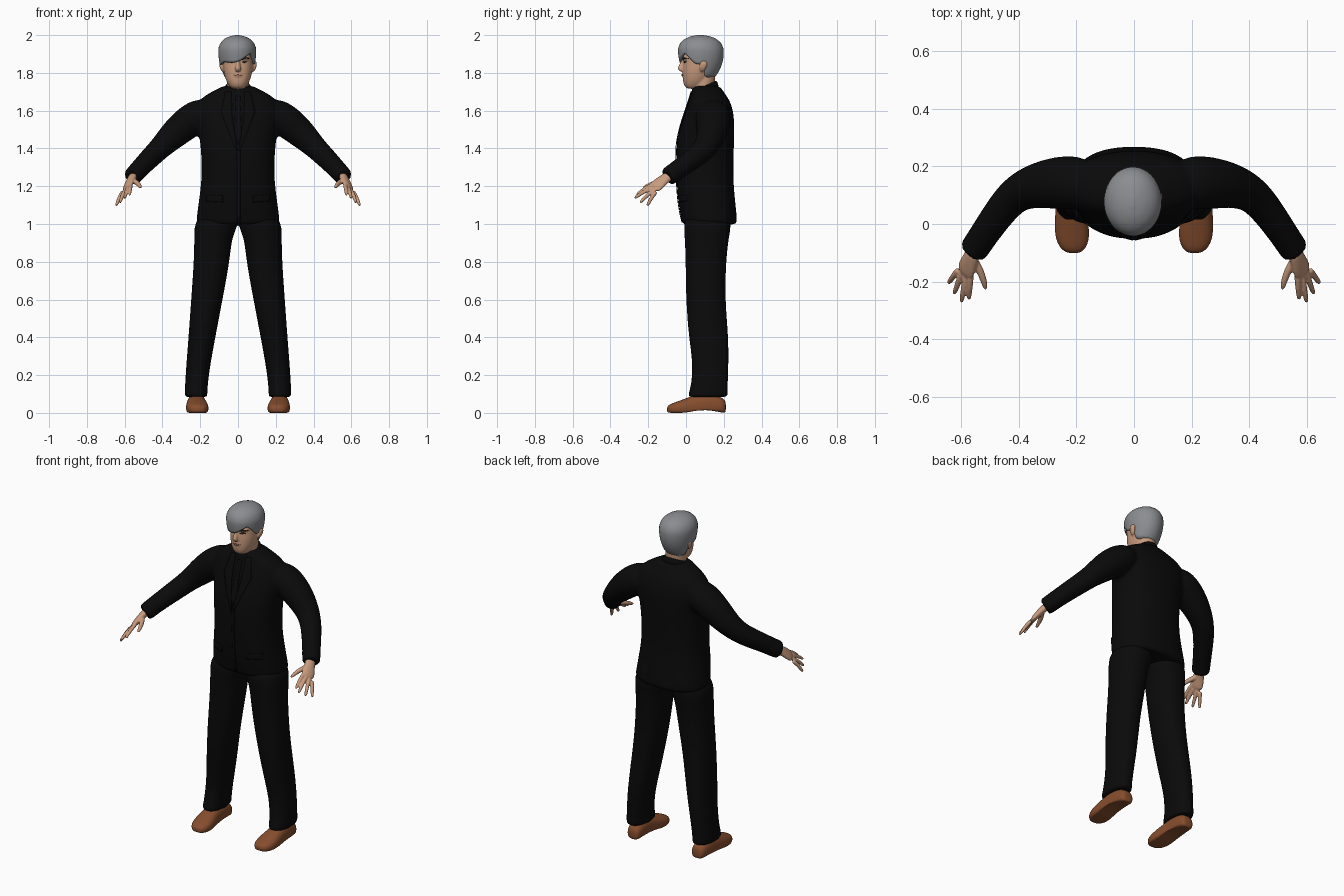
import bpy, bmesh, math
from mathutils import Vector

if "Cube" in bpy.data.objects:
    bpy.data.objects.remove(bpy.data.objects["Cube"])

X, Y, Z = Vector((1, 0, 0)), Vector((0, 1, 0)), Vector((0, 0, 1))


def material(name, *rgb):
    m = bpy.data.materials.new(name)
    m.use_nodes = True
    m.diffuse_color = (*rgb, 1)
    m.node_tree.nodes["Principled BSDF"].inputs["Base Color"].default_value = (*rgb, 1)
    return m


black = material("black cloth", .003, .003, .003)
skin = material("skin", .58, .33, .21)
grey = material("grey hair", .26, .265, .28)
leather = material("brown leather", .24, .075, .027)
dark = material("dark brow", .03, .02, .015)
lip = material("lip", .36, .15, .1)


def tube(bm, points, ref=X, flat=None, n=20, power=2):
    """Loft rings (x, y, z, ra, rb) along a path; flat fixes the ring normal."""
    rings = []
    centres = [Vector(p[:3]) for p in points]
    for i, p in enumerate(points):
        t = flat or centres[min(i + 1, len(points) - 1)] - centres[max(i - 1, 0)]
        t = t.normalized()
        u = (ref - t * ref.dot(t)).normalized()
        v = t.cross(u)
        ring = []
        for k in range(n):
            c, s = math.cos(math.tau * k / n), math.sin(math.tau * k / n)
            c = math.copysign(abs(c) ** (2 / power), c)
            s = math.copysign(abs(s) ** (2 / power), s)
            ring.append(bm.verts.new(centres[i] + u * p[3] * c + v * p[4] * s))
        rings.append(ring)
    for a, b in zip(rings, rings[1:]):
        for k in range(n):
            bm.faces.new((a[k], a[(k + 1) % n], b[(k + 1) % n], b[k]))
    bm.faces.new(rings[0][::-1])
    bm.faces.new(rings[-1])


def upright(bm, rows, **kw):
    """Loft level sections given as (z, front y, back y, half width)."""
    tube(bm, [(0, (f + b) / 2, z, w, (b - f) / 2) for z, f, b, w in rows], flat=Z, **kw)


def mirrored(points, side):
    return [(p[0] * side, *p[1:]) for p in points]


def finish(name, bm, mat, subdiv=0, voxel=0, smooth=0):
    bmesh.ops.recalc_face_normals(bm, faces=bm.faces)
    me = bpy.data.meshes.new(name)
    bm.to_mesh(me)
    bm.free()
    for f in me.polygons:
        f.use_smooth = True
    me.materials.append(mat)
    ob = bpy.data.objects.new(name, me)
    bpy.context.collection.objects.link(ob)
    if subdiv:
        ob.modifiers.new("round", "SUBSURF").levels = subdiv
        ob.modifiers["round"].render_levels = subdiv
    if voxel:
        r = ob.modifiers.new("merge", "REMESH")
        r.mode, r.voxel_size, r.use_smooth_shade = "VOXEL", voxel, True
    if smooth:
        s = ob.modifiers.new("soften", "SMOOTH")
        s.factor, s.iterations = .5, smooth
    return ob


def plate(name, left, right, target, mat, lift=.003, steps=10):
    """Thin strip between two (x, z) lines, laid onto the front of target."""
    bm = bmesh.new()

    def along(line, t):
        i = min(int(t * (len(line) - 1)), len(line) - 2)
        return Vector(line[i]).lerp(Vector(line[i + 1]), t * (len(line) - 1) - i)

    rows = []
    for i in range(steps + 1):
        a, b = along(left, i / steps), along(right, i / steps)
        pts = [a.lerp(b, j / 4) for j in range(5)]
        rows.append([bm.verts.new((p.x, -.3, p.y)) for p in pts])
    for a, b in zip(rows, rows[1:]):
        for j in range(4):
            bm.faces.new((a[j], a[j + 1], b[j + 1], b[j]))
    ob = finish(name, bm, mat)
    w = ob.modifiers.new("lay", "SHRINKWRAP")
    w.target, w.wrap_method, w.wrap_mode = target, "PROJECT", "ABOVE_SURFACE"
    w.use_project_y, w.offset = True, lift
    s = ob.modifiers.new("thick", "SOLIDIFY")
    s.thickness, s.offset = .004, 0
    return ob


# Jacket: body and both sleeves merged
bm = bmesh.new()
upright(bm, [(.995, -.02, .262, .215), (1.005, -.022, .27, .224), (1.03, -.027, .272, .222),
             (1.12, -.045, .262, .21), (1.25, -.052, .25, .192), (1.4, -.056, .255, .198),
             (1.5, -.036, .258, .212), (1.58, -.01, .255, .228), (1.64, .01, .24, .222),
             (1.68, .025, .215, .18), (1.715, .03, .19, .11), (1.735, .04, .175, .075)], power=2.4)
sleeve = [(.14, .14, 1.59, .08, .08), (.22, .145, 1.575, .1, .092), (.32, .14, 1.495, .084, .084),
          (.4, .115, 1.415, .067, .062), (.45, .065, 1.365, .06, .058),
          (.51, -.02, 1.305, .053, .052), (.55, -.08, 1.26, .052, .05),
          (.56, -.095, 1.25, .052, .05), (.562, -.098, 1.248, .046, .044)]
for s in (-1, 1):
    tube(bm, mirrored(sleeve, s), ref=Y)
jacket = finish("jacket", bm, black, 2, .011, 4)

# Trousers
bm = bmesh.new()
leg = [(.105, .115, 1.06, .1, .12), (.118, .113, .98, .118, .127), (.132, .11, .93, .1, .118),
       (.139, .105, .8, .096, .108), (.165, .103, .6, .084, .105), (.191, .12, .4, .072, .107),
       (.211, .132, .25, .064, .095), (.222, .122, .13, .06, .099),
       (.222, .115, .09, .061, .109), (.222, .115, .083, .059, .107)]
for s in (-1, 1):
    tube(bm, mirrored(leg, s), flat=Z, power=2.2)
finish("trousers", bm, black, 2, .011, 3)

# Shoes
shoe = [(.216, .212, .03, .03, .03), (.217, .195, .035, .043, .045), (.22, .13, .04, .049, .068),
        (.22, .06, .035, .052, .064), (.217, 0, .028, .06, .05), (.214, -.05, .023, .06, .036),
        (.212, -.085, .02, .045, .027), (.21, -.102, .018, .022, .014)]
for side, s in (("right", -1), ("left", 1)):
    bm = bmesh.new()
    tube(bm, mirrored(shoe, s), flat=-Y, power=2.4)
    for v in bm.verts:
        v.co.z = max(v.co.z, 0)
    # Low arch between heel and ball of the foot
    for v in bm.verts:
        if v.co.z < .004 and .05 < v.co.y < .14:
            v.co.z = .015
    finish(side + "_shoe", bm, leather, 2)

# Hands: palm, fingers and thumb merged
palm = [(.548, -.078, 1.262, .03, .024), (.565, -.115, 1.238, .031, .021),
        (.578, -.145, 1.212, .04, .018), (.591, -.178, 1.184, .042, .014)]
knuckles = Vector((.568, -.182, 1.204)), Vector((.613, -.163, 1.164))
tips = [(.574, -.262, 1.152), (.6, -.272, 1.136), (.625, -.243, 1.112), (.645, -.205, 1.096)]
thumb = [(.562, -.115, 1.235, .017, .016), (.535, -.16, 1.219, .014, .014),
         (.521, -.2, 1.205, .012, .012), (.515, -.23, 1.19, .007, .007)]
for side, s in (("right", -1), ("left", 1)):
    bm = bmesh.new()
    across = Vector((.05 * s, .03, -.05))
    tube(bm, mirrored(palm, s), ref=across, n=14)
    tube(bm, mirrored(thumb, s), ref=Z, n=10)
    for i, tip in enumerate(tips):
        base, tip = knuckles[0].lerp(knuckles[1], i / 3), Vector(tip)
        path = []
        for t, r in ((-.12, .011), (.1, .012), (.5, .011), (.9, .009), (1, .006)):
            p = base.lerp(tip, t) + Z * .008 * math.sin(math.pi * max(t, 0))
            path.append((*p, r, r))
        tube(bm, mirrored(path, s), ref=across, n=10)
    finish(side + "_hand", bm, skin, 1, .004, 2)

# Head with neck, nose, brow, lips and ears merged
bm = bmesh.new()
upright(bm, [(1.715, .01, .07, .03), (1.725, -.006, .09, .043), (1.75, -.017, .12, .06),
             (1.79, -.018, .14, .074), (1.83, -.018, .16, .08), (1.86, -.013, .18, .083),
             (1.9, -.02, .185, .084), (1.95, 0, .17, .07), (1.98, .03, .14, .04)], power=2.2)
upright(bm, [(1.65, .03, .14, .06), (1.7, .035, .145, .058), (1.76, .04, .155, .06),
             (1.82, .04, .16, .06)])
tube(bm, [(0, -.008, 1.88, .007, .008), (0, -.018, 1.855, .009, .012),
          (0, -.027, 1.83, .014, .018), (0, -.026, 1.815, .018, .017),
          (0, -.018, 1.805, .01, .01)], flat=Z, n=12)
tube(bm, [(0, -.012, 1.8, .015, .006), (0, -.014, 1.79, .024, .011),
          (0, -.012, 1.776, .018, .008)], flat=Z, n=12)
for s in (-1, 1):
    tube(bm, [(.012 * s, -.012, 1.876, .007, .007), (.035 * s, -.01, 1.88, .009, .008),
              (.06 * s, .006, 1.876, .007, .007)], ref=Z, n=10)
    tube(bm, mirrored([(.078, .085, 1.805, .006, .009), (.086, .088, 1.82, .009, .017),
                       (.091, .093, 1.845, .01, .024), (.089, .095, 1.865, .008, .015)], s),
         flat=Z, n=12)
head = finish("head", bm, skin, 2, .005, 3)

# Eyes, brows and mouth
for side, s in (("right", -1), ("left", 1)):
    plate(side + "_brow", [(.015 * s, 1.874), (.04 * s, 1.884), (.062 * s, 1.878)],
          [(.015 * s, 1.867), (.04 * s, 1.876), (.062 * s, 1.875)], head, dark, .001)
    plate(side + "_eye", [(.02 * s, 1.857), (.034 * s, 1.864), (.049 * s, 1.859)],
          [(.02 * s, 1.855), (.034 * s, 1.853), (.049 * s, 1.857)], head, dark, .001)
plate("mouth", [(-.026, 1.789), (0, 1.793), (.026, 1.789)],
      [(-.026, 1.787), (0, 1.783), (.026, 1.787)], head, lip, .001)

# Hair: a shell hanging from the crown to a swept hairline
hairline = [(-270, 1.765), (-207, 1.77), (-192, 1.84), (-165, 1.84), (-140, 1.855), (-100, 1.852),
            (-80, 1.862), (-62, 1.885), (-45, 1.905), (-30, 1.875), (-15, 1.842), (5, 1.845),
            (20, 1.775), (90, 1.765)]
shape = [(1.765, -.01, .143, .07), (1.8, -.02, .172, .083), (1.85, -.033, .193, .094),
         (1.89, -.041, .2, .1), (1.93, -.043, .199, .101), (1.96, -.03, .185, .089),
         (1.98, -.008, .163, .069), (1.994, .025, .13, .04), (2, .06, .09, .008)]


def sample(table, key):
    for a, b in zip(table, table[1:]):
        if key <= b[0]:
            t = (key - a[0]) / (b[0] - a[0])
            return [p + (q - p) * t for p, q in zip(a, b)]
    return table[-1]


bm = bmesh.new()
columns, rows = 56, 16
grid = []
for k in range(columns):
    angle = -270 + 360 * k / columns
    low = sample(hairline, angle)[1]
    c, s = math.cos(math.radians(angle)), math.sin(math.radians(angle))
    column = []
    for j in range(rows + 1):
        z = low + (2 - low) * math.sin(j / rows * math.pi / 2)
        _, f, b, w = sample(shape, z)
        column.append(bm.verts.new((w * c - .004, (f + b) / 2 + (b - f) / 2 * s, z)))
    grid.append(column)
for k in range(columns):
    a, b = grid[k], grid[(k + 1) % columns]
    for j in range(rows):
        bm.faces.new((a[j], b[j], b[j + 1], a[j + 1]))
bm.faces.new([column[-1] for column in grid])
hair = finish("hair", bm, grey, 0, 0, 2)
shell = hair.modifiers.new("shell", "SOLIDIFY")
shell.thickness, shell.offset = .014, -1

# Shirt collar, lower at the front
bm = bmesh.new()
tube(bm, [(0, .1, 1.68, .085, .085), (0, .098, 1.71, .077, .08), (0, .096, 1.728, .07, .074),
          (0, .096, 1.731, .06, .064)], flat=Vector((0, -.45, 1)))
finish("collar", bm, black, 2)

# Tie, lapels, jacket edge and pocket flaps
plate("tie", [(-.014, 1.675), (-.011, 1.64), (-.022, 1.42)],
      [(.014, 1.675), (.011, 1.64), (.022, 1.42)], jacket, black)
plate("jacket_edge", [(-.004, 1.4), (-.004, 1.01)], [(.012, 1.4), (.012, 1.01)], jacket, black)
for side, s in (("right", -1), ("left", 1)):
    plate(side + "_lapel", [(.035 * s, 1.7), (.03 * s, 1.56), (.003 * s, 1.39)],
          [(.065 * s, 1.7), (.09 * s, 1.59), (.008 * s, 1.385)], jacket, black, .005)
    plate(side + "_pocket_flap", [(.08 * s, 1.15), (.165 * s, 1.155)],
          [(.08 * s, 1.115), (.165 * s, 1.12)], jacket, black)
